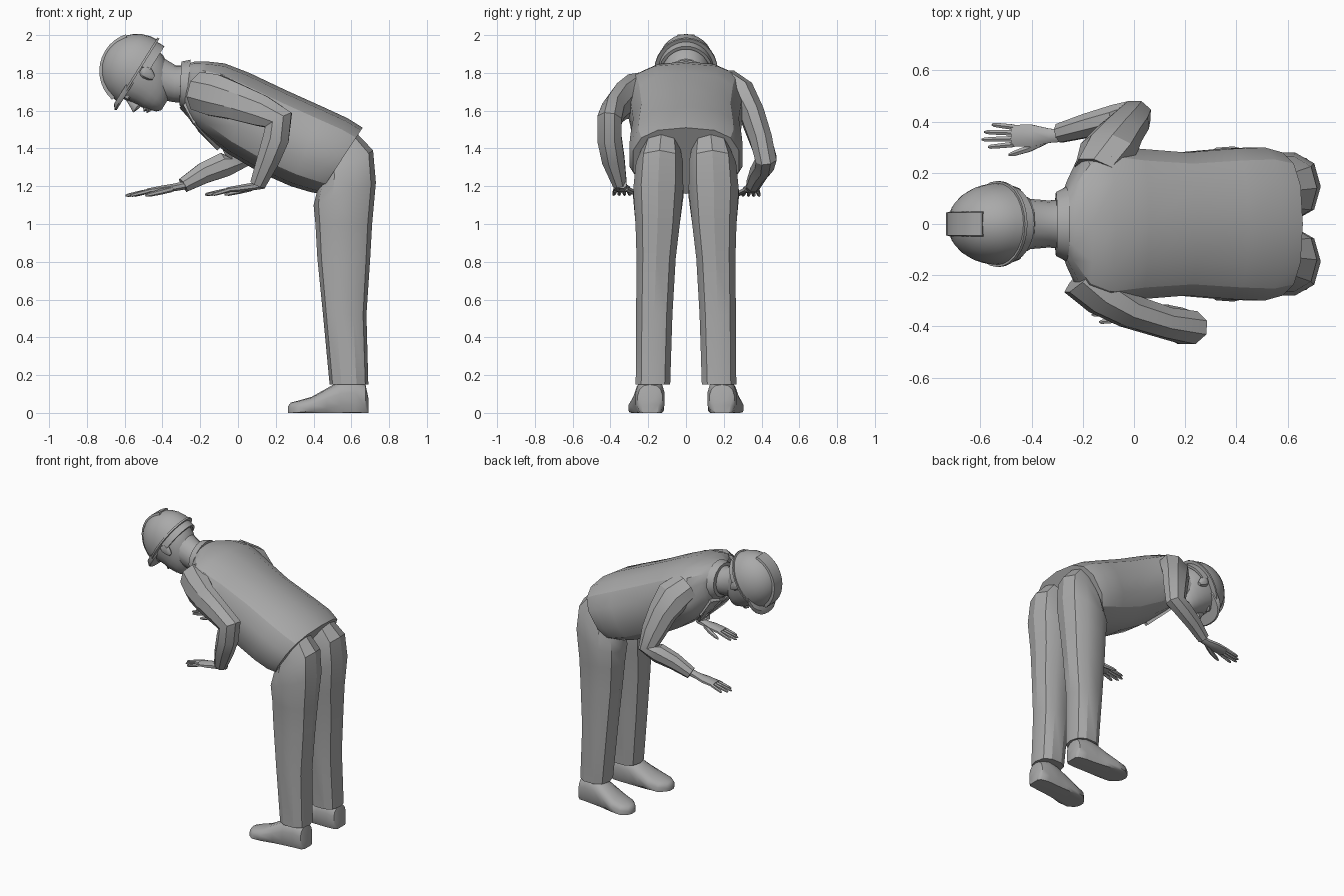
import bpy, bmesh, math
from mathutils import Vector

if "Cube" in bpy.data.objects:
    bpy.data.objects.remove(bpy.data.objects["Cube"])

grey = bpy.data.materials.new("plain grey")
grey.use_nodes = True
grey.diffuse_color = (0.4, 0.4, 0.4, 1)
grey.node_tree.nodes["Principled BSDF"].inputs["Base Color"].default_value = (0.4, 0.4, 0.4, 1)


def loft(name, rings, angle=30):
    """Skin a list of equal rings and cap both ends."""
    bm = bmesh.new()
    rows = [[bm.verts.new(p) for p in ring] for ring in rings]
    n = len(rows[0])
    for low, high in zip(rows, rows[1:]):
        for i in range(n):
            j = (i + 1) % n
            bm.faces.new((low[i], low[j], high[j], high[i]))
    bm.faces.new(rows[0])
    bm.faces.new(rows[-1])
    bmesh.ops.recalc_face_normals(bm, faces=bm.faces)
    mesh = bpy.data.meshes.new(name)
    bm.to_mesh(mesh)
    bm.free()
    mesh.materials.append(grey)
    ob = bpy.data.objects.new(name, mesh)
    bpy.context.collection.objects.link(ob)
    bpy.ops.object.select_all(action='DESELECT')
    ob.select_set(True)
    bpy.context.view_layer.objects.active = ob
    bpy.ops.object.shade_smooth_by_angle(angle=math.radians(angle))
    return ob


def ring(a, b, yc, hw, n=12, p=2.0):
    """Superellipse spanning side-plane points a and b, with half width hw."""
    a, b = Vector((a[0], yc, a[1])), Vector((b[0], yc, b[1]))
    out = []
    for i in range(n):
        t = 2 * math.pi * i / n
        c, s = math.cos(t), math.sin(t)
        c = math.copysign(abs(c) ** (2 / p), c)
        s = math.copysign(abs(s) ** (2 / p), s)
        out.append((a + b) / 2 + (a - b) / 2 * c + Vector((0, hw * s, 0)))
    return out


def tube(name, path, n=8, angle=30):
    """Limb along points (x, y, z, side radius, other radius)."""
    pts = [Vector(p[:3]) for p in path]
    rings = []
    for k, p in enumerate(path):
        t = (pts[min(k + 1, len(pts) - 1)] - pts[max(k - 1, 0)]).normalized()
        side = (Vector((0, 1, 0)) - t * t.y).normalized()
        other = t.cross(side)
        turn = [2 * math.pi * (i + 0.5) / n for i in range(n)]
        rings.append([pts[k] + side * p[3] * math.cos(v) + other * p[4] * math.sin(v) for v in turn])
    return loft(name, rings, angle)


def head(a, b):
    """Tilted head frame: a runs towards the face, b towards the crown."""
    return (-0.53 - 0.53 * a - 0.85 * b, 1.81 - 0.85 * a + 0.53 * b)


def head_loft(name, stations, n=20, p=2.0, yc=0, angle=40):
    return loft(name, [ring(head(r, b), head(f, b), yc, w, n, p) for b, r, f, w in stations], angle)


# Jacket body, from collar to hem
torso = [((-.26, 1.85), (-.29, 1.64), .12), ((-.23, 1.86), (-.28, 1.59), .17),
         ((-.16, 1.86), (-.24, 1.53), .28), ((-.07, 1.85), (-.18, 1.47), .32),
         ((.06, 1.80), (-.05, 1.37), .30), ((.25, 1.71), (.12, 1.27), .285),
         ((.45, 1.62), (.28, 1.20), .30), ((.58, 1.56), (.38, 1.17), .305),
         ((.66, 1.51), (.43, 1.16), .285)]
loft("jacket", [ring(a, b, 0, w, 14, 2.6) for a, b, w in torso])
loft("collar", [ring((-.25, 1.87), (-.28, 1.60), 0, .145, 16),
                ring((-.30, 1.86), (-.31, 1.63), 0, .125, 16),
                ring((-.30, 1.84), (-.31, 1.65), 0, .11, 16)])

# Lapels lying on the chest
for s, side in ((1, "left"), (-1, "right")):
    edge = [(-.30, .05, 1.625), (-.28, .13, 1.64), (-.225, .17, 1.54), (-.20, .13, 1.50), (-.10, .01, 1.40)]
    loft(side + "_lapel", [[(x - d, s * y, z - d) for x, y, z in edge] for d in (-.01, .01)])

# Trouser legs and shoes
legs = [((.62, 1.49), (.46, 1.26), .13, .10), ((.715, 1.39), (.42, 1.18), .14, .13),
        ((.73, 1.22), (.40, 1.10), .147, .138), ((.71, 1.0), (.41, 1.0), .15, .122),
        ((.70, .82), (.42, .82), .158, .108), ((.68, .52), (.45, .52), .168, .10),
        ((.69, .15), (.485, .15), .175, .095)]
shoe = [(.69, .08, .19, .045), (.675, .15, .19, .068), (.62, .18, .19, .078), (.54, .17, .195, .08),
        (.47, .13, .20, .085), (.39, .085, .21, .095), (.32, .065, .215, .085), (.28, .055, .22, .05),
        (.265, .035, .22, .02)]
for s, side in ((-1, "left"), (1, "right")):
    loft(side + "_trouser_leg", [ring(a, b, s * y, w, 10, 2.5) for a, b, y, w in legs])
    rings = [ring((x, top), (x, -.03), s * y, w, 14, 2.6) for x, top, y, w in shoe]
    for r in rings:
        for v in r:
            v.z = max(v.z, 0)
    loft(side + "_shoe", rings, 40)

# Sleeves
tube("near_sleeve", [(-.20, -.20, 1.70, .10, .11), (-.12, -.28, 1.68, .085, .12), (-.02, -.34, 1.65, .07, .105),
                     (.12, -.385, 1.60, .065, .09), (.215, -.405, 1.55, .07, .085), (.20, -.405, 1.45, .07, .075),
                     (.16, -.385, 1.34, .065, .065), (.105, -.35, 1.21, .04, .045)])
tube("far_sleeve", [(-.14, .20, 1.73, .10, .10), (-.10, .29, 1.68, .085, .12), (-.06, .35, 1.58, .07, .10),
                    (-.02, .395, 1.45, .065, .085), (.0, .425, 1.34, .06, .075), (-.07, .415, 1.315, .055, .07),
                    (-.18, .385, 1.27, .05, .06), (-.29, .355, 1.205, .04, .042)])


def hand(name, x, y, z, s):
    """Flat hand pointing forward, with the thumb on side s."""
    tube(name + "_palm", [(x + .05, y, z + .01, .026, .024), (x, y, z, .03, .022), (x - .07, y, z - .01, .047, .02),
                          (x - .15, y, z - .02, .046, .014)], 8, 40)
    for i, reach in enumerate((.10, .125, .115, .085)):
        o = s * (.034 - .0225 * i)
        path = [(x - .14 - reach * k, y + o * (1 + .3 * k), z - .02 - .025 * k, w, w)
                for k, w in ((0, .012), (.5, .011), (.9, .009), (1, .004))]
        tube(f"{name}_finger_{i + 1}", path, 6, 40)
    tube(name + "_thumb", [(x - .02, y + s * .02, z - .01, .016, .016), (x - .08, y + s * .05, z - .025, .015, .015),
                           (x - .14, y + s * .07, z - .04, .011, .011), (x - .16, y + s * .075, z - .045, .005, .005)],
         6, 40)


hand("near_hand", .09, -.34, 1.20, 1)
hand("far_hand", -.33, .345, 1.195, -1)

# Neck, head and face
loft("neck", [ring((-.25, 1.84), (-.26, 1.64), 0, .098, 16), ring((-.33, 1.84), (-.34, 1.645), 0, .092, 16),
              ring((-.43, 1.90), (-.42, 1.66), 0, .10, 16)], 40)
head_loft("head", [(-.215, .03, .11, .04), (-.195, -.02, .13, .07), (-.16, -.07, .142, .093), (-.12, -.11, .152, .11),
                   (-.07, -.14, .155, .122), (-.02, -.155, .165, .13), (.04, -.16, .16, .13)], 20, 2.2)
head_loft("nose", [(-.03, .13, .165, .010), (-.07, .13, .185, .014), (-.095, .12, .20, .022),
                   (-.11, .12, .165, .018)], 8)
head_loft("lips", [(-.128, .11, .153, .02), (-.14, .11, .166, .034), (-.148, .11, .155, .036),
                   (-.157, .11, .164, .03), (-.168, .11, .148, .018)], 10)
for s, side in ((-1, "left"), (1, "right")):
    head_loft(side + "_ear", [(-.09, -.025, .0, .010), (-.07, -.04, .012, .018), (-.04, -.055, .018, .024),
                              (-.02, -.05, .012, .022), (-.01, -.03, .0, .012)], 8, 2, s * .128)
    head_loft(side + "_brow", [(-.045, .10, .14, .02), (-.032, .10, .165, .035), (-.015, .10, .165, .03)],
              8, 2, s * .045)

# Hard hat shell, brim, visor, ridge and rear band
dome = [math.radians(d) for d in (0, 12, 25, 38, 50, 62, 73, 82, 88)]
head_loft("hat_shell", [(.2 * math.sin(d), -.195 * math.cos(d), .195 * math.cos(d), .16 * math.cos(d))
                        for d in dome], 28)
head_loft("hat_brim", [(-.006, -.205, .205, .168), (.006, -.205, .205, .168)], 28)
head_loft("hat_visor", [(-.014, .0, .235, .13), (-.004, .0, .24, .135), (.015, .0, .215, .14)], 24, 2.4)


def ridge_section(deg):
    c, s = math.cos(math.radians(deg)), math.sin(math.radians(deg))
    spots = ((.18, -.05), (.204, -.045), (.204, .045), (.18, .05))
    flat = [(head(r * c, r * s), y) for r, y in spots]
    return [(q[0], y, q[1]) for q, y in flat]


def band_section(deg):
    c, s = math.cos(math.radians(deg)), math.sin(math.radians(deg))
    spots = ((.9, -.05), (1, -.05), (1, 0), (.9, 0))
    flat = [(head(.185 * k * c, b), .148 * k * s) for k, b in spots]
    return [(q[0], y, q[1]) for q, y in flat]


loft("hat_ridge", [ridge_section(d) for d in range(10, 131, 10)])
loft("hat_rear_band", [band_section(d) for d in range(100, 261, 10)])
